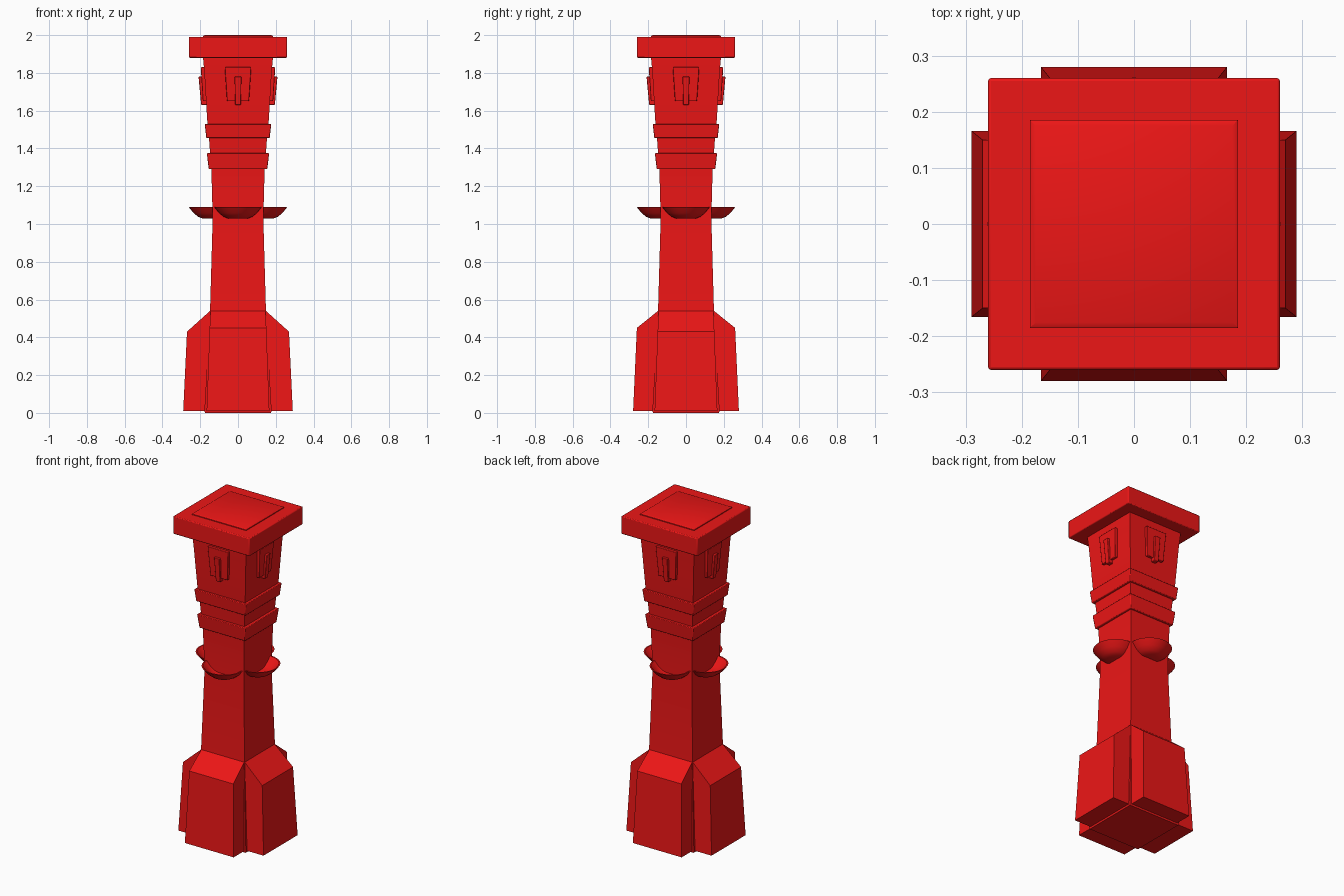
import bpy, bmesh
from math import pi, sin, cos, radians
from mathutils import Matrix

if "Cube" in bpy.data.objects:
    bpy.data.objects.remove(bpy.data.objects["Cube"])

red = bpy.data.materials.new("red_paint")
red.diffuse_color = (0.85, 0.008, 0.008, 1)
red.use_nodes = True
red.node_tree.nodes["Principled BSDF"].inputs["Base Color"].default_value = red.diffuse_color


def finish(name, bm, angle=0.0, bevel=0.0):
    bmesh.ops.recalc_face_normals(bm, faces=bm.faces)
    bm.transform(Matrix.Rotation(angle, 4, 'Z'))
    mesh = bpy.data.meshes.new(name)
    bm.to_mesh(mesh)
    bm.free()
    ob = bpy.data.objects.new(name, mesh)
    bpy.context.collection.objects.link(ob)
    mesh.materials.append(red)
    if bevel:
        mod = ob.modifiers.new("soft_edges", 'BEVEL')
        mod.width = bevel
        mod.segments = 2
    bpy.ops.object.select_all(action='DESELECT')
    ob.select_set(True)
    bpy.context.view_layer.objects.active = ob
    bpy.ops.object.shade_smooth_by_angle(angle=radians(30))
    return ob


def loft(name, sections, angle=0.0, bevel=0.0):
    """Stack rectangles given as (z, x0, x1, half_y) into one closed solid."""
    bm = bmesh.new()
    rings = [[bm.verts.new(p) for p in
              ((a, -h, z), (b, -h, z), (b, h, z), (a, h, z))]
             for z, a, b, h in sections]
    for lo, hi in zip(rings, rings[1:]):
        for i in range(4):
            j = (i + 1) % 4
            bm.faces.new((lo[i], lo[j], hi[j], hi[i]))
    bm.faces.new(rings[0][::-1])
    bm.faces.new(rings[-1])
    return finish(name, bm, angle, bevel)


def square_loft(name, profile, bevel=0.0):
    return loft(name, [(z, -h, h, h) for z, h in profile], 0, bevel)


def bowl(name, centre, angle):
    """Thin round dish, half sunk into the shaft."""
    profile = [(0.05, 1.028), (0.075, 1.038), (0.1, 1.058), (0.126, 1.09),
               (0.118, 1.09), (0.094, 1.064), (0.07, 1.046), (0.045, 1.038)]
    n = 32
    bm = bmesh.new()
    rings = [[bm.verts.new((centre + r * cos(2 * pi * i / n),
                            r * sin(2 * pi * i / n), z)) for i in range(n)]
             for r, z in profile]
    for lo, hi in zip(rings, rings[1:]):
        for i in range(n):
            j = (i + 1) % n
            bm.faces.new((lo[i], lo[j], hi[j], hi[i]))
    bm.faces.new(rings[0])
    bm.faces.new(rings[-1])
    finish(name, bm, angle)


# Tapered square shaft, flaring towards the top and rising through the cap
square_loft("shaft", [(0, 0.175), (0.01, 0.178), (0.54, 0.148), (1.03, 0.134),
                      (1.29, 0.141), (1.38, 0.148), (1.46, 0.154),
                      (1.55, 0.163), (1.7, 0.172), (1.8, 0.178),
                      (1.88, 0.185), (1.995, 0.185), (2.0, 0.175)])

# Collar bands and cap slab
square_loft("lower_band", [(1.29, 0.155), (1.375, 0.165)], 0.004)
square_loft("upper_band", [(1.455, 0.168), (1.53, 0.176)], 0.004)
square_loft("cap_slab", [(1.88, 0.26), (1.99, 0.26)], 0.005)

# Parts repeated on all four sides
for k, side in enumerate(("right", "back", "left", "front")):
    a = k * pi / 2
    reach, shoulder = (0.29, 0.43) if k % 2 == 0 else (0.28, 0.45)
    loft("buttress_" + side, [(0.01, 0.05, reach, 0.166),
                              (shoulder, 0.05, reach - 0.02, 0.15),
                              (0.54, 0.05, 0.148, 0.146)], a)
    bowl("bowl_" + side, 0.135, a)
    loft("panel_" + side, [(1.65, 0.15, 0.186, 0.058),
                           (1.83, 0.15, 0.197, 0.07)], a, 0.003)
    loft("panel_bar_" + side, [(1.63, 0.15, 0.195, 0.015),
                               (1.78, 0.15, 0.209, 0.018)], a, 0.003)
